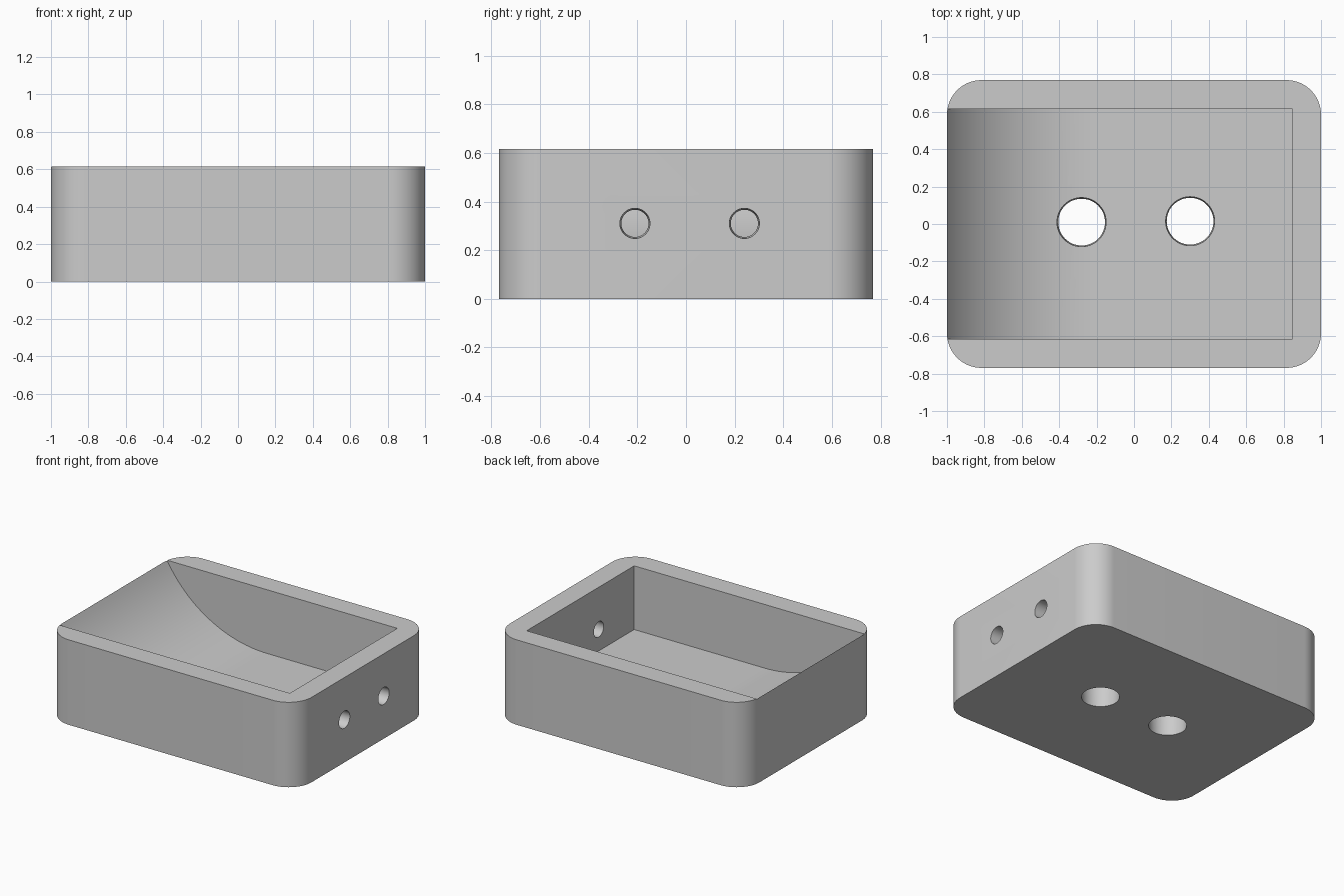
import bpy
import bmesh
import math
from mathutils import Matrix, Vector

cube = bpy.data.objects.get("Cube")
if cube:
    bpy.data.objects.remove(cube, do_unlink=True)

UNIT = 2 / 13                      # wall thickness, the module of all sizes
LENGTH, WIDTH, HEIGHT = 2.0, 10 * UNIT, 4 * UNIT

grey = bpy.data.materials.new("plain grey")
grey.use_nodes = True
colour = (0.6, 0.6, 0.6, 1)
grey.diffuse_color = colour
grey.node_tree.nodes["Principled BSDF"].inputs["Base Color"].default_value = colour


def make_object(name, bm):
    bmesh.ops.recalc_face_normals(bm, faces=bm.faces[:])
    mesh = bpy.data.meshes.new(name)
    bm.to_mesh(mesh)
    bm.free()
    mesh.materials.append(grey)
    obj = bpy.data.objects.new(name, mesh)
    bpy.context.collection.objects.link(obj)
    return obj


def rounded_block():
    bm = bmesh.new()
    bmesh.ops.create_cube(bm, size=1)
    bmesh.ops.scale(bm, vec=(LENGTH, WIDTH, HEIGHT), verts=bm.verts)
    bmesh.ops.translate(bm, vec=(0, 0, HEIGHT / 2), verts=bm.verts)
    upright = [e for e in bm.edges
               if abs(e.verts[0].co.z - e.verts[1].co.z) > HEIGHT / 2]
    bmesh.ops.bevel(bm, geom=upright, offset=1.2 * UNIT, segments=16,
                    profile=0.5, affect='EDGES')
    return make_object("tray", bm)


def pocket_cutter():
    # Side profile: flat floor, upright end wall, curved ramp to the rim
    radius = 6 * UNIT
    start = -1 + radius * math.sin(math.radians(60))
    end = 1 - UNIT
    profile = [(end, UNIT), (end, HEIGHT + 0.2)]
    steps = 36
    for i in range(steps, -1, -1):
        a = math.radians(72) * i / steps
        profile.append((start - radius * math.sin(a),
                        UNIT + radius * (1 - math.cos(a))))
    profile.insert(2, (profile[2][0], HEIGHT + 0.2))
    bm = bmesh.new()
    half = WIDTH / 2 - UNIT
    face = bm.faces.new([bm.verts.new((x, -half, z)) for x, z in profile])
    side = bmesh.ops.extrude_face_region(bm, geom=[face])
    moved = [v for v in side["geom"] if isinstance(v, bmesh.types.BMVert)]
    bmesh.ops.translate(bm, vec=(0, 2 * half, 0), verts=moved)
    return make_object("pocket_cutter", bm)


def hole_cutter(name, centre, axis, narrow, wide):
    # Slightly tapered bore through one wall, widening along the axis
    bm = bmesh.new()
    flare = wide - narrow
    turn = Vector((0, 0, 1)).rotation_difference(Vector(axis)).to_matrix().to_4x4()
    bmesh.ops.create_cone(bm, cap_ends=True, segments=48,
                          radius1=narrow - flare / 2, radius2=wide + flare / 2,
                          depth=2 * UNIT, matrix=Matrix.Translation(centre) @ turn)
    return make_object(name, bm)


tray = rounded_block()
cutters = [pocket_cutter()]
for i, (x, y) in enumerate([(-0.28, 0.01), (0.3, 0.015)]):
    cutters.append(hole_cutter(f"floor_hole_cutter_{i}", (x, y, UNIT / 2),
                               (0, 0, 1), 0.125, 0.131))
for i, y in enumerate([-0.21, 0.24]):
    cutters.append(hole_cutter(f"wall_hole_cutter_{i}", (1 - UNIT / 2, y, 0.31),
                               (1, 0, 0), 0.056, 0.062))

# Cut the pocket and holes, then discard the cutters
bpy.ops.object.select_all(action='DESELECT')
bpy.context.view_layer.objects.active = tray
tray.select_set(True)
for cutter in cutters:
    cutter.hide_render = True
    cut = tray.modifiers.new(cutter.name, 'BOOLEAN')
    cut.operation = 'DIFFERENCE'
    cut.solver = 'EXACT'
    cut.object = cutter
    bpy.ops.object.modifier_apply(modifier=cut.name)
    bpy.data.objects.remove(cutter, do_unlink=True)

bpy.ops.object.shade_smooth_by_angle(angle=math.radians(25))
